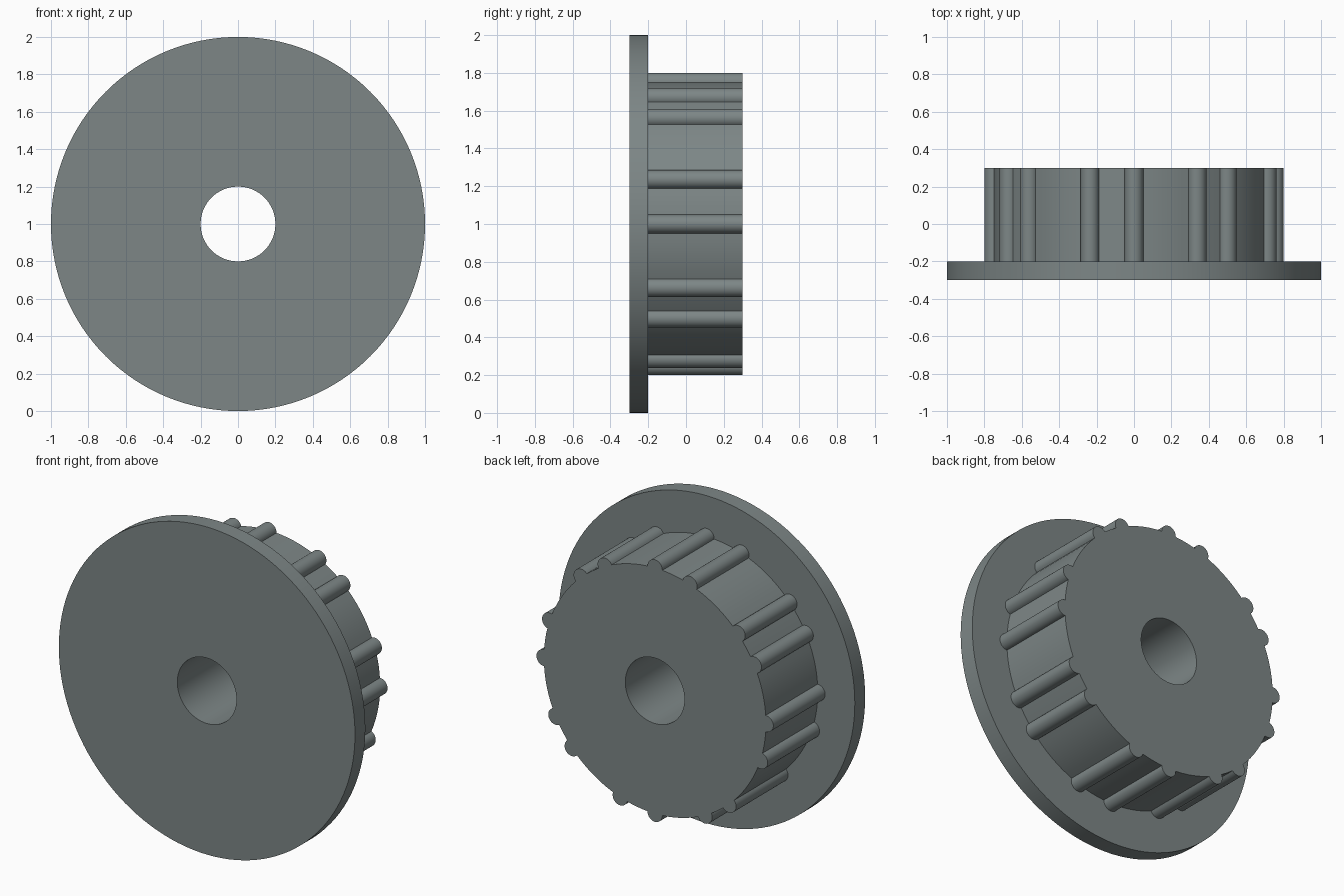
import bpy, bmesh, math

if "Cube" in bpy.data.objects:
    bpy.data.objects.remove(bpy.data.objects["Cube"])

FLANGE_R, HUB_R, BORE_R, ROD_R = 1.0, 0.75, 0.2, 0.05
ROD_ANGLES = [q * 90 + a for q in range(4) for a in (0, 18.3, 48.3, 63.3)]

grey = bpy.data.materials.new("slate_grey")
grey.diffuse_color = (0.205, 0.24, 0.24, 1)
grey.use_nodes = True
grey.node_tree.nodes["Principled BSDF"].inputs["Base Color"].default_value = grey.diffuse_color


def circle(r, n):
    return [(r * math.cos(2 * math.pi * i / n), r * math.sin(2 * math.pi * i / n))
            for i in range(n)]


def ribbed_circle():
    """Hub outline: a circle with a half-round rib at each rod angle."""
    pts = []
    half = 2 * math.asin(ROD_R / 2 / HUB_R)      # hub angle covered by half a rib
    sweep = math.pi / 2 + half / 2               # rib angle outside the hub
    for i, deg in enumerate(ROD_ANGLES):
        a = math.radians(deg)
        nxt = math.radians(ROD_ANGLES[i + 1] if i + 1 < len(ROD_ANGLES) else 360)
        cx, cz = HUB_R * math.cos(a), HUB_R * math.sin(a)
        for k in range(17):                      # rib arc
            t = a - sweep + 2 * sweep * k / 16
            pts.append((cx + ROD_R * math.cos(t), cz + ROD_R * math.sin(t)))
        start, end = a + half, nxt - half
        steps = max(2, round(math.degrees(end - start) / 3))
        for k in range(1, steps):                # plain hub wall up to the next rib
            t = start + (end - start) * k / steps
            pts.append((HUB_R * math.cos(t), HUB_R * math.sin(t)))
    return pts


def bored_disc(name, outline, y_cap, y_end, keep_end=True):
    """Plate with a central bore, extruded along y."""
    bm = bmesh.new()
    edges = []
    for loop in (outline, circle(BORE_R, 64)):
        vs = [bm.verts.new((x, y_cap, z + 1)) for x, z in loop]
        edges += [bm.edges.new((vs[i - 1], vs[i])) for i in range(len(vs))]
    bmesh.ops.triangle_fill(bm, use_beauty=True, edges=edges)
    ext = bmesh.ops.extrude_face_region(bm, geom=bm.faces[:], use_keep_orig=True)
    moved = [g for g in ext["geom"] if isinstance(g, bmesh.types.BMVert)]
    bmesh.ops.translate(bm, verts=moved, vec=(0, y_end - y_cap, 0))
    bmesh.ops.recalc_face_normals(bm, faces=bm.faces[:])
    if not keep_end:                             # drop the cap hidden in the joint
        hidden = [f for f in bm.faces
                  if all(abs(v.co.y - y_end) < 1e-5 for v in f.verts)]
        bmesh.ops.delete(bm, geom=hidden, context='FACES_ONLY')
    mesh = bpy.data.meshes.new(name)
    bm.to_mesh(mesh)
    bm.free()
    mesh.materials.append(grey)
    obj = bpy.data.objects.new(name, mesh)
    bpy.context.collection.objects.link(obj)
    bpy.ops.object.select_all(action='DESELECT')
    obj.select_set(True)
    bpy.context.view_layer.objects.active = obj
    bpy.ops.object.shade_smooth_by_angle(angle=math.radians(30))
    return obj


# Wide front flange and ribbed hub behind it
bored_disc("flange", circle(FLANGE_R, 128), -0.3, -0.2)
bored_disc("ribbed_hub", ribbed_circle(), 0.3, -0.2, keep_end=False)
